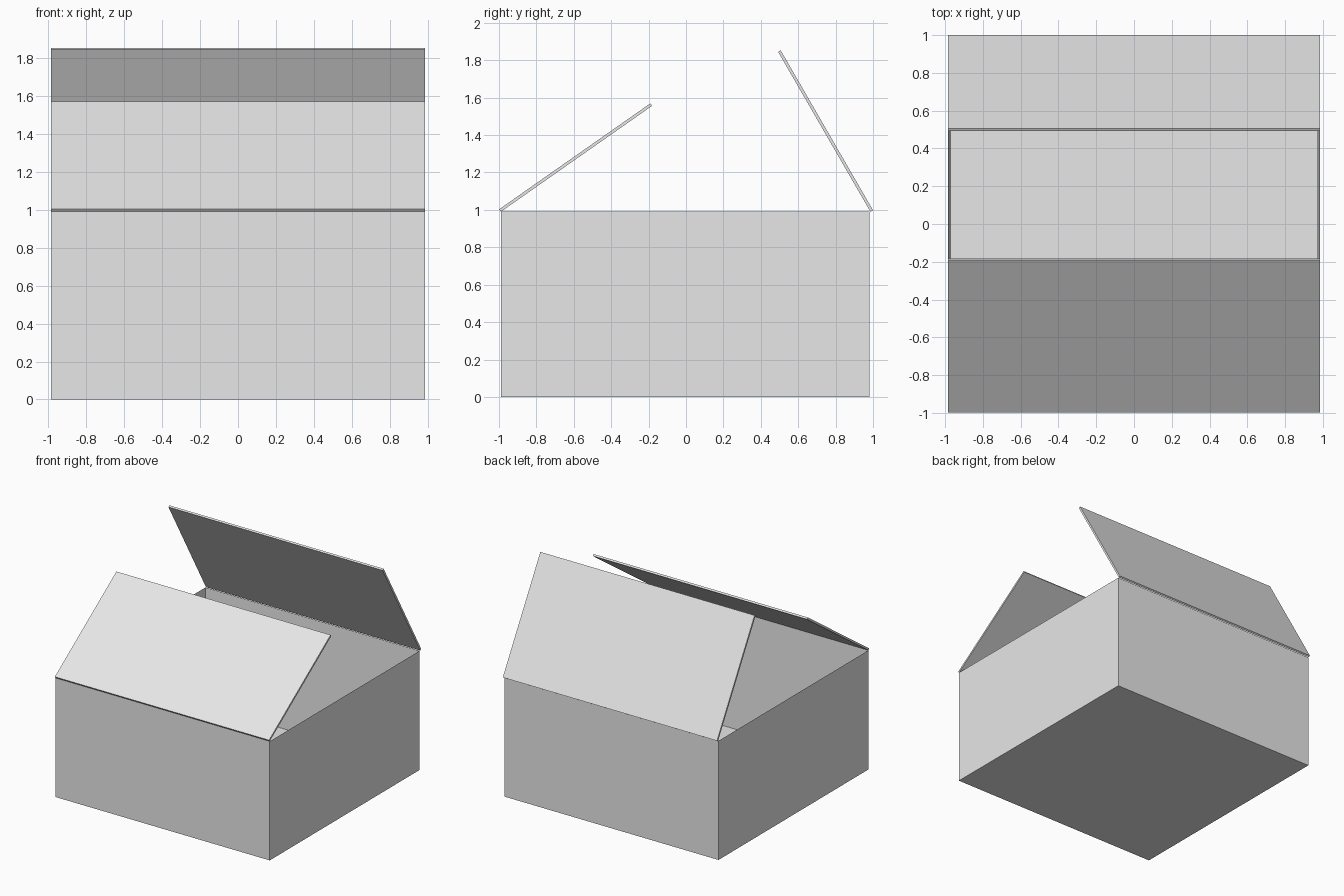
import bpy
import bmesh
from math import radians
from mathutils import Matrix

default_cube = bpy.data.objects.get("Cube")
if default_cube:
    bpy.data.objects.remove(default_cube, do_unlink=True)

WIDTH = 1.97
HEIGHT = 0.99
WALL = 0.016
FLAP = 0.987

grey = bpy.data.materials.new("light_grey_card")
grey.use_nodes = True
grey.diffuse_color = (0.8, 0.8, 0.8, 1)
grey.node_tree.nodes["Principled BSDF"].inputs["Base Color"].default_value = (0.8, 0.8, 0.8, 1)


def box_mesh(size, centre):
    bm = bmesh.new()
    bmesh.ops.create_cube(bm, size=1)
    bmesh.ops.scale(bm, vec=size, verts=bm.verts)
    bmesh.ops.translate(bm, vec=centre, verts=bm.verts)
    return bm


def add_object(name, bm):
    mesh = bpy.data.meshes.new(name)
    bm.to_mesh(mesh)
    bm.free()
    mesh.materials.append(grey)
    obj = bpy.data.objects.new(name, mesh)
    bpy.context.collection.objects.link(obj)
    return obj


# Open-topped body: a box whose top is inset to the wall and pushed to the floor
body = box_mesh((WIDTH, WIDTH, HEIGHT), (0, -0.005, HEIGHT / 2))
top = max(body.faces, key=lambda f: f.calc_center_median().z)
bmesh.ops.inset_region(body, faces=[top], thickness=WALL, use_even_offset=True)
bmesh.ops.translate(body, vec=(0, 0, WALL - HEIGHT), verts=top.verts)
add_object("box_body", body)


# Lid flaps: thin panels hinged on the front and back rims
def add_flap(name, hinge_y, angle, facing):
    bm = box_mesh((WIDTH, FLAP, WALL), (0, FLAP / 2, WALL / 2))
    pose = (Matrix.Translation((0, hinge_y, HEIGHT))
            @ Matrix.Rotation(radians(facing), 4, "Z")
            @ Matrix.Rotation(radians(angle), 4, "X"))
    bm.transform(pose)
    add_object(name, bm)


add_flap("front_flap", -0.99, 35, 0)
add_flap("back_flap", 0.986, 60, 180)
